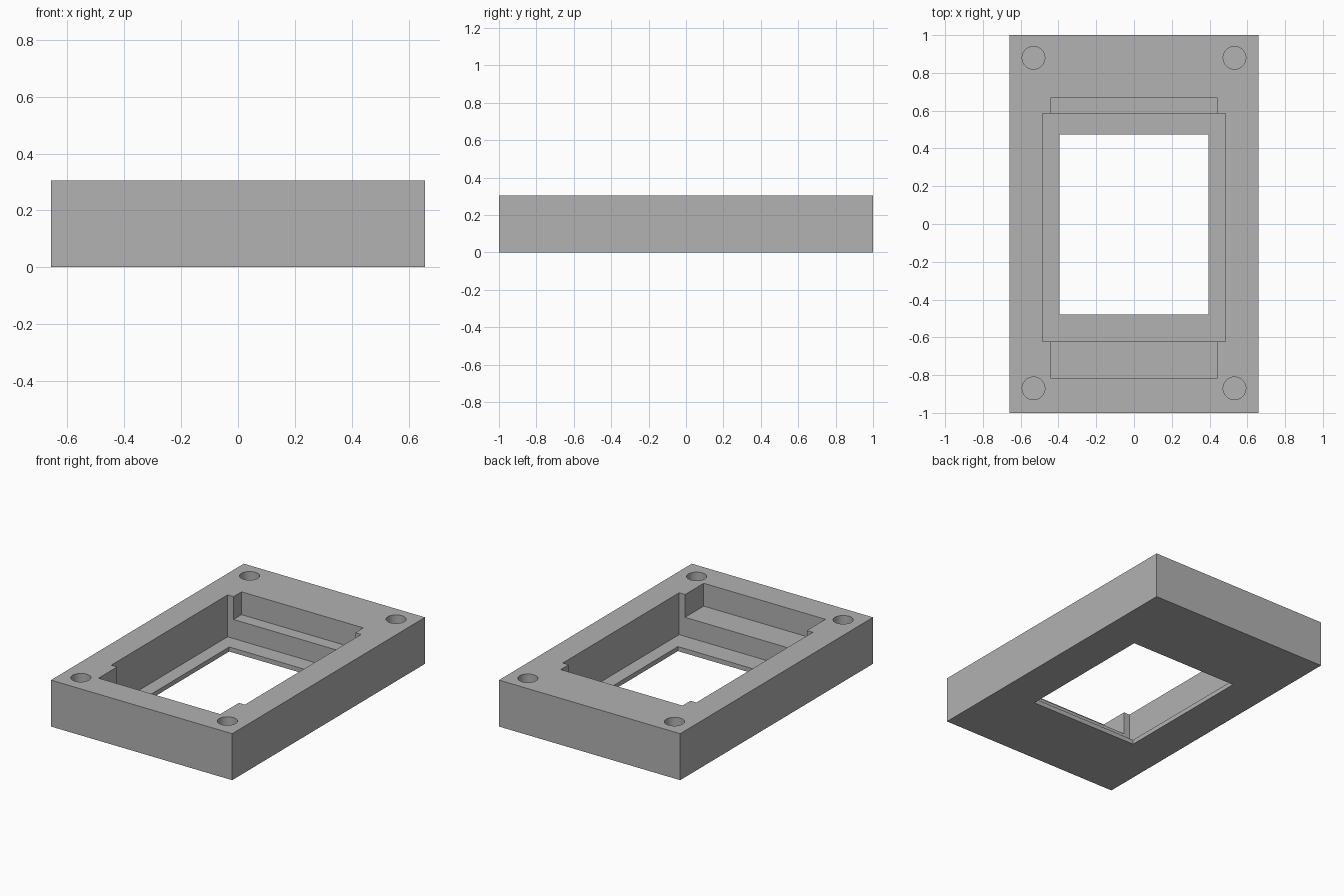
import bpy
import math

default = bpy.data.objects.get("Cube")
if default:
    bpy.data.objects.remove(default, do_unlink=True)

WIDTH, HEIGHT = 1.316, 0.305
TOP = HEIGHT + 0.1          # cutters overshoot the top face

grey = bpy.data.materials.new("plain grey")
grey.use_nodes = True
colour = (0.445, 0.445, 0.445, 1)
grey.diffuse_color = colour
grey.node_tree.nodes["Principled BSDF"].inputs["Base Color"].default_value = colour


def box(name, half_x, y0, y1, z0, z1):
    bpy.ops.mesh.primitive_cube_add(size=1, location=(0, (y0 + y1) / 2, (z0 + z1) / 2))
    obj = bpy.context.object
    obj.name = name
    obj.scale = (half_x * 2, y1 - y0, z1 - z0)
    bpy.ops.object.transform_apply(location=True, rotation=False, scale=True)
    return obj


def cut(target, cutter):
    cutter.hide_render = True
    mod = target.modifiers.new(cutter.name, "BOOLEAN")
    mod.operation = "DIFFERENCE"
    mod.solver = "EXACT"
    mod.object = cutter
    bpy.ops.object.select_all(action="DESELECT")
    target.select_set(True)
    bpy.context.view_layer.objects.active = target
    bpy.ops.object.modifier_apply(modifier=mod.name)
    bpy.data.objects.remove(cutter, do_unlink=True)


# Solid block
frame = box("bezel_frame", WIDTH / 2, -1, 1, 0, HEIGHT)
frame.data.materials.clear()
frame.data.materials.append(grey)

# Shallow end recesses, deep pocket, and window through the thin base
cut(frame, box("end_recess", 0.442, -0.815, 0.668, 0.155, TOP))
cut(frame, box("main_pocket", 0.485, -0.622, 0.585, 0.03, TOP))
cut(frame, box("window", 0.395, -0.48, 0.473, -0.1, TOP))

# Blind screw holes in the corners
HOLE_FLOOR = 0.05
for x in (-0.532, 0.532):
    for y in (-0.87, 0.88):
        bpy.ops.mesh.primitive_cylinder_add(
            vertices=48, radius=0.06, depth=TOP - HOLE_FLOOR,
            location=(x, y, (TOP + HOLE_FLOOR) / 2))
        hole = bpy.context.object
        hole.name = "screw_hole"
        cut(frame, hole)

bpy.ops.object.shade_smooth_by_angle(angle=math.radians(30))
